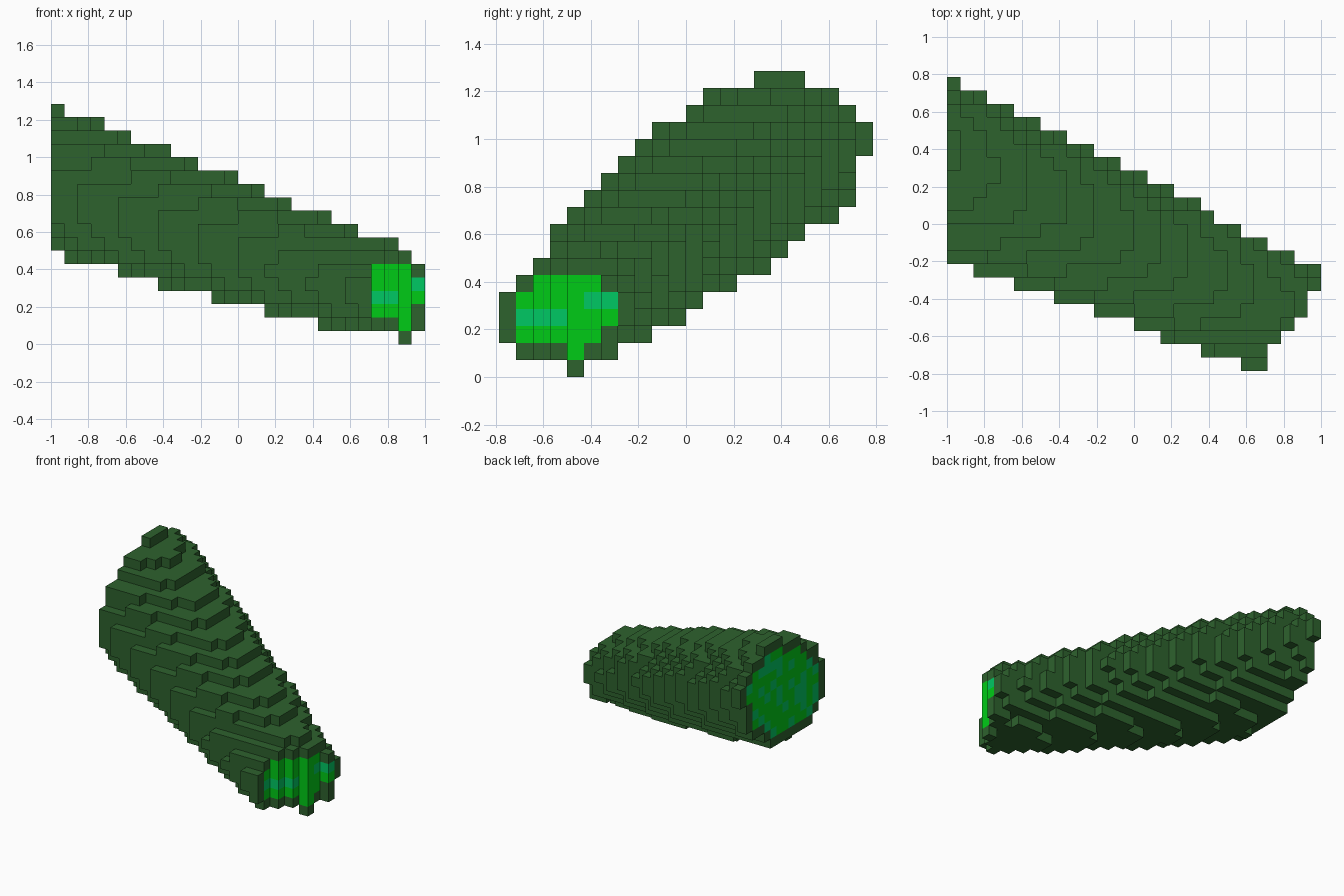
import bpy, bmesh, random

cube = bpy.data.objects.get("Cube")
if cube:
    bpy.data.objects.remove(cube, do_unlink=True)

random.seed(4)
NX, NY, NZ = 28, 22, 18          # block counts along each axis
S = 2.0 / NX                     # block size
SKEW = 0.25                      # tilt of the elliptical cross-section


def material(name, rgb):
    m = bpy.data.materials.new(name)
    m.use_nodes = True
    m.diffuse_color = (*rgb, 1)
    m.node_tree.nodes["Principled BSDF"].inputs["Base Color"].default_value = (*rgb, 1)
    return m


dark_green = material("dark green", (0.027, 0.122, 0.027))
bright_green = material("bright green", (0.0, 0.60, 0.008))
teal_green = material("teal green", (0.0, 0.58, 0.125))


def centre(c):
    return (-1 + S * (c[0] + 0.5), -NY * S / 2 + S * (c[1] + 0.5), S * (c[2] + 0.5))


def in_cone(c):
    """Slanted, slightly bulging cone: a skewed ellipse that shrinks along x."""
    x, y, z = centre(c)
    if c[2] < 0 or (c[2] == 0 and x < 0.86):
        return False
    lip = x - 0.68 * y > 1.05            # the small end flares a little
    bend = 0 if lip else x * x
    y_hi, y_lo = 0.285 - 0.53 * x - 0.04 * bend, -0.547 - 0.344 * x
    z_hi, z_lo = 0.888 - 0.42 * x - 0.03 * bend, 0.212 - 0.25 * x + 0.035 * bend
    u = (2 * y - y_hi - y_lo) / (y_hi - y_lo)
    v = (2 * z - z_hi - z_lo) / (z_hi - z_lo)
    return u * u - 2 * SKEW * u * v + v * v <= 1 - SKEW * SKEW


def before_tip_cut(c):
    x, y, z = centre(c)
    return x <= 1.21 + 0.68 * y


def step(c, d):
    return (c[0] + d[0], c[1] + d[1], c[2] + d[2])


# Solid blocks, then the inner ones that show at the two cut ends
solid = {(i, j, k) for i in range(NX) for j in range(NY) for k in range(NZ)
         if in_cone((i, j, k)) and before_tip_cut((i, j, k))}
AROUND = [(0, 1, 0), (0, -1, 0), (0, 0, 1), (0, 0, -1), (1, 0, 0)]
inner = {c for c in solid if all(in_cone(step(c, d)) for d in AROUND)}


def is_teal(c):
    x, y, z = centre(c)
    if x > 0.5:                  # two short bands on the small end
        return (c[2] == 3 and y < -0.5) or (c[2] == 4 and y > -0.43)
    return random.random() < 0.33    # speckles on the large end


def build_blocks(name, cells, mats, rule):
    """Mesh of the outward faces of the given blocks."""
    bm = bmesh.new()
    verts = {}

    def vert(p):
        if p not in verts:
            verts[p] = bm.verts.new((-1 + S * p[0], -NY * S / 2 + S * p[1], S * p[2]))
        return verts[p]

    for c in sorted(cells):
        slot = rule(c)
        for axis in range(3):
            for side in (0, 1):
                d = [0, 0, 0]
                d[axis] = 2 * side - 1
                if step(c, d) in solid:
                    continue
                a, b = (axis + 1) % 3, (axis + 2) % 3
                corners = []
                for s, t in ((0, 0), (1, 0), (1, 1), (0, 1)):
                    p = list(c)
                    p[axis] += side
                    p[a] += s
                    p[b] += t
                    corners.append(vert(tuple(p)))
                if side == 0:
                    corners.reverse()
                bm.faces.new(corners).material_index = slot
    me = bpy.data.meshes.new(name)
    bm.to_mesh(me)
    bm.free()
    for m in mats:
        me.materials.append(m)
    ob = bpy.data.objects.new(name, me)
    bpy.context.collection.objects.link(ob)


# Dark outer husk and the bright core showing at both ends
build_blocks("husk", solid - inner, [dark_green], lambda c: 0)
build_blocks("core", inner, [bright_green, teal_green], lambda c: int(is_teal(c)))
